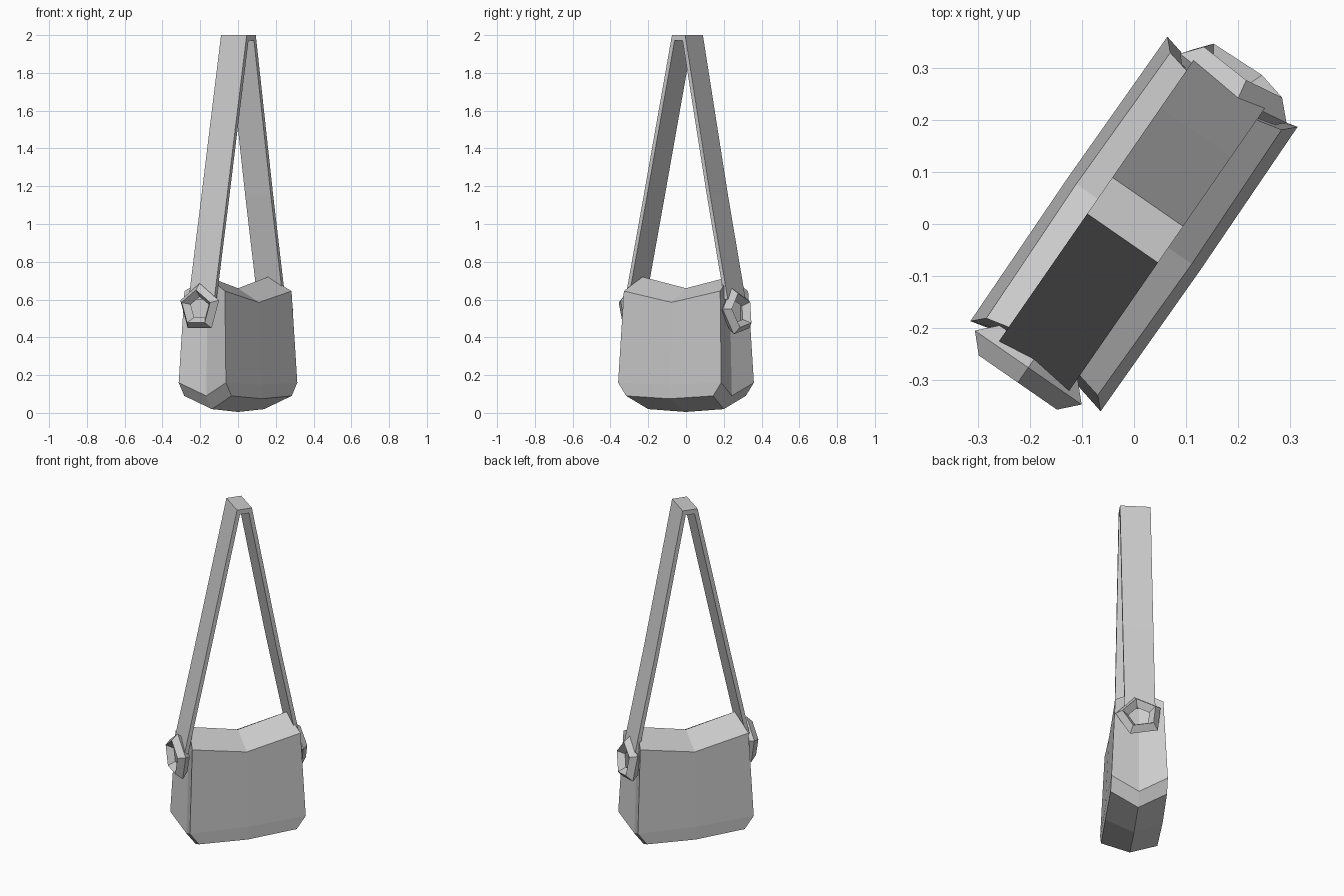
import bpy, bmesh, math
from mathutils import Matrix

if "Cube" in bpy.data.objects:
    bpy.data.objects.remove(bpy.data.objects["Cube"])

TURN = Matrix.Rotation(math.radians(55.3), 4, 'Z')   # whole bag is turned on the ground


def finish(name, bm):
    bmesh.ops.recalc_face_normals(bm, faces=bm.faces)
    bm.transform(TURN)
    mesh = bpy.data.meshes.new(name)
    bm.to_mesh(mesh)
    bm.free()
    obj = bpy.data.objects.new(name, mesh)
    bpy.context.collection.objects.link(obj)
    return obj


# Bag body: three rings of eight points, local x along the bag
# each level: corner (x, y, z), middle of the long side (y, z), fold of the end (x, z)
levels = [
    ((.280, .152, .090), (.155, .075), (.243, .020)),
    ((.332, .152, .160), (.155, .150), (.295, .090)),
    ((.310, .130, .645), (.135, .585), (.280, .720)),
]
bm = bmesh.new()
rings = []
for (cx, cy, cz), (my, mz), (ex, ez) in levels:
    pts = [(cx, cy, cz), (0, my, mz), (-cx, cy, cz), (-ex, 0, ez),
           (-cx, -cy, cz), (0, -my, mz), (cx, -cy, cz), (ex, 0, ez)]
    rings.append([bm.verts.new(p) for p in pts])
for low, high in zip(rings, rings[1:]):
    for i in range(8):
        j = (i + 1) % 8
        bm.faces.new((low[i], low[j], high[j], high[i]))
for ring, z in ((rings[0], .005), (rings[-1], .66)):
    centre = bm.verts.new((0, 0, z))
    for i in range(0, 8, 2):
        bm.faces.new((ring[i - 1], ring[i], ring[i + 1], centre))
finish("bag_body", bm)

# Shoulder strap: thin bent ribbon, outer and inner path across its width
outer = [(-.337, .60), (-.217, 1.15), (-.035, 2.0), (.05, 2.0), (.212, 1.15), (.325, .60)]
inner = [(-.315, .60), (-.195, 1.15), (-.018, 1.972), (.033, 1.972), (.190, 1.15), (.303, .60)]
bm = bmesh.new()
sections = []
for (xo, zo), (xi, zi) in zip(outer, inner):
    sections.append([bm.verts.new(p) for p in
                     ((xo, -.080, zo), (xo, .085, zo), (xi, .085, zi), (xi, -.080, zi))])
for a, b in zip(sections, sections[1:]):
    for i in range(4):
        j = (i + 1) % 4
        bm.faces.new((a[i], a[j], b[j], b[i]))
bm.faces.new(sections[0])
bm.faces.new(sections[-1])
finish("shoulder_strap", bm)


# Strap rings: five-sided rings with a diamond section, one on each end
def strap_ring(name, x, y, z, roll, tilt, major=.096, minor=.035):
    bm = bmesh.new()
    loops = []
    for i in range(5):
        a = math.radians(90 + roll) + i * math.tau / 5
        loop = []
        for k in range(4):
            b = k * math.tau / 4
            r = major + minor * math.cos(b)
            loop.append(bm.verts.new((minor * math.sin(b), r * math.cos(a), r * math.sin(a))))
        loops.append(loop)
    for i in range(5):
        p, q = loops[i], loops[(i + 1) % 5]
        for k in range(4):
            m = (k + 1) % 4
            bm.faces.new((p[k], p[m], q[m], q[k]))
    bm.transform(Matrix.Translation((x, y, z)) @ Matrix.Rotation(math.radians(tilt), 4, 'Y'))
    finish(name, bm)


strap_ring("strap_ring_near", -.342, .010, .555, 0, 0)
strap_ring("strap_ring_far", .328, .0, .535, 12, -8)
